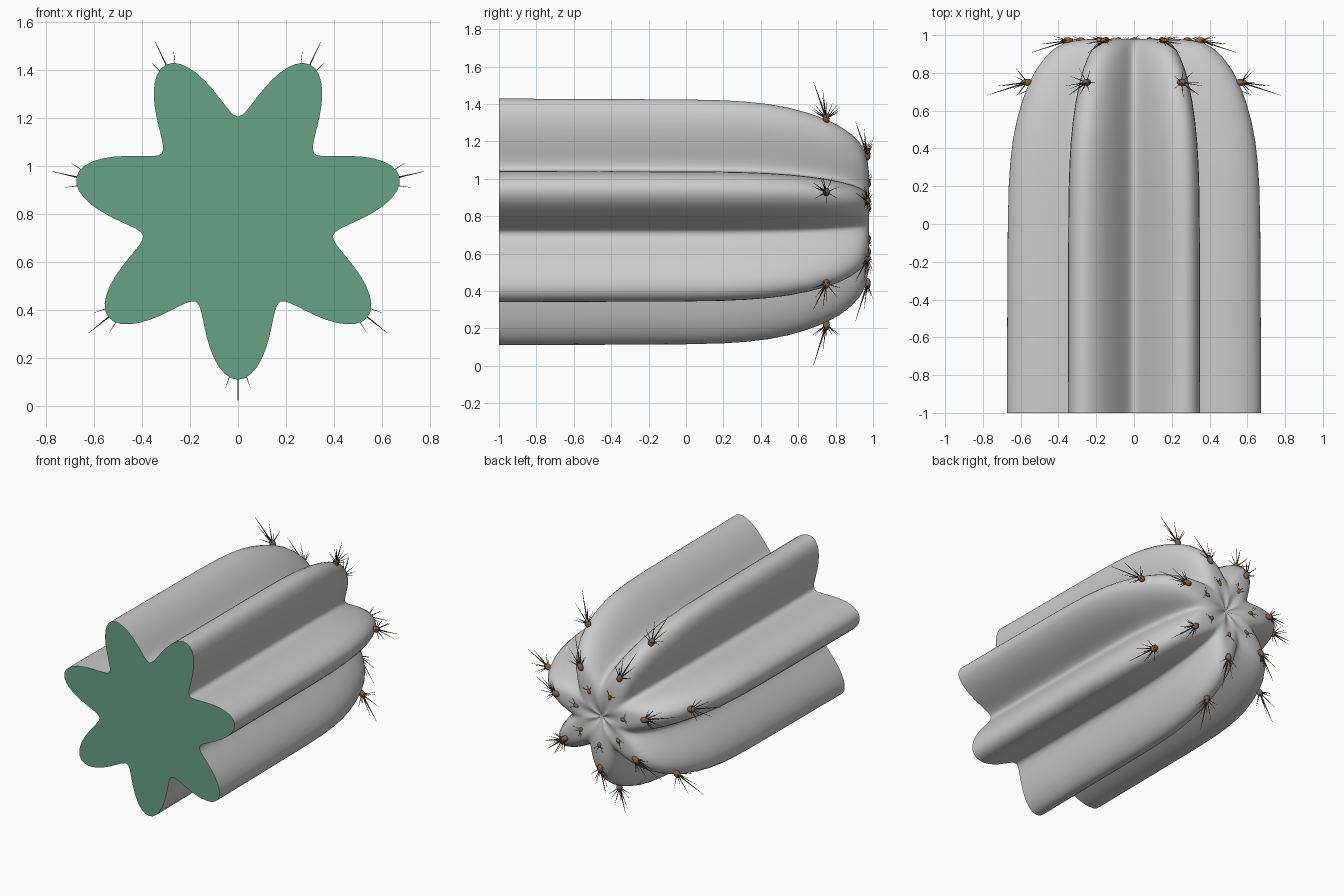
import bpy, bmesh
from math import sin, cos, pi, radians
from mathutils import Vector, Matrix

if "Cube" in bpy.data.objects:
    bpy.data.objects.remove(bpy.data.objects["Cube"])

RIBS, STEPS, CZ = 7, 22, 0.80
N = RIBS * STEPS


def material(name, rgb):
    m = bpy.data.materials.new(name)
    m.diffuse_color = (*rgb, 1)
    m.use_nodes = True
    m.node_tree.nodes["Principled BSDF"].inputs["Base Color"].default_value = m.diffuse_color
    return m


green = material("cut_green", (0.14, 0.36, 0.24))
brown = material("areole_brown", (0.26, 0.12, 0.05))
dark = material("spine_dark", (0.10, 0.06, 0.03))


def finish(bm, name, mat=None, smooth=True):
    bmesh.ops.recalc_face_normals(bm, faces=bm.faces)
    me = bpy.data.meshes.new(name)
    bm.to_mesh(me)
    bm.free()
    ob = bpy.data.objects.new(name, me)
    bpy.context.collection.objects.link(ob)
    if mat:
        me.materials.append(mat)
    if smooth:
        bpy.ops.object.select_all(action='DESELECT')
        ob.select_set(True)
        bpy.context.view_layer.objects.active = ob
        bpy.ops.object.shade_smooth_by_angle(angle=radians(50))
    return ob


def ring(bm, ridge, y):
    # seven-lobed section, ridge = radius at the rib crests
    verts = []
    for i in range(N):
        a = 2 * pi * i / N
        c = (1 + cos(RIBS * a)) / 2
        r = ridge / 0.69 * (0.405 + 0.285 * c ** 0.95)
        verts.append(bm.verts.new((r * sin(a), y, CZ - r * cos(a))))
    return verts


# Ribbed body: crest radius against y, with a dimple at the tip
profile = [(.69, -1), (.688, -.5), (.685, 0), (.68, .2), (.672, .32), (.658, .44),
           (.636, .55), (.607, .65), (.57, .745), (.53, .82), (.48, .885), (.43, .93),
           (.38, .957), (.32, .971), (.26, .978), (.19, .979), (.13, .974), (.07, .963), (.03, .952)]
bm = bmesh.new()
rings = [ring(bm, r, y) for r, y in profile]
for a, b in zip(rings, rings[1:]):
    for i in range(N):
        j = (i + 1) % N
        bm.faces.new((a[i], a[j], b[j], b[i]))
tip = bm.verts.new((0, .945, CZ))
for i in range(N):
    bm.faces.new((rings[-1][i], rings[-1][(i + 1) % N], tip))
finish(bm, "ribbed_body")

# Flat cut end
bm = bmesh.new()
outline = ring(bm, .69, -1)
hub = bm.verts.new((0, -1, CZ))
for i in range(N):
    bm.faces.new((outline[i], hub, outline[(i + 1) % N]))
cap = finish(bm, "cut_end", green, False)
if cap.data.polygons[0].normal.y > 0:
    cap.data.flip_normals()

# Areoles and spines: three per rib
pads, spines = bmesh.new(), bmesh.new()


def spine(base, direction, length, radius):
    d = direction.normalized()
    rot = d.to_track_quat('Z', 'Y').to_matrix().to_4x4()
    bmesh.ops.create_cone(spines, cap_ends=True, segments=6, radius1=radius, radius2=radius * .15,
                          depth=length, matrix=Matrix.Translation(base + d * length / 2) @ rot)


Y = Vector((0, 1, 0))
for k in range(RIBS):
    a = 2 * pi * k / RIBS
    out = Vector((sin(a), 0, -cos(a)))
    side = Vector((cos(a), 0, sin(a)))
    frame = Matrix((side, Y, out)).transposed().to_4x4()
    # crest radius, y, size, spread of the fan along y
    for r, y, s, fan in ((.58, .75, 1, .8), (.36, .97, .93, .22), (.19, .978, .6, .18)):
        p = out * r + Vector((0, y, CZ))
        bmesh.ops.create_uvsphere(pads, u_segments=12, v_segments=8, radius=1,
                                  matrix=Matrix.Translation(p) @ frame @
                                  Matrix.Diagonal((.022 * s, .019 * s, .031 * s, 1)))
        spine(p, out * .95 - Y * .3, .225 * s, .0055 * s)
        for sx in (-1, 1):
            spine(p, out * .92 + side * .33 * sx - Y * .12, .155 * s, .004 * s)
        for i in range(7):
            f = 2 * pi * (i + .5) / 7
            spine(p, out * .6 + side * .8 * cos(f) + Y * fan * sin(f), .095 * s, .0035 * s)
finish(pads, "areoles", brown)
finish(spines, "spines", dark)
